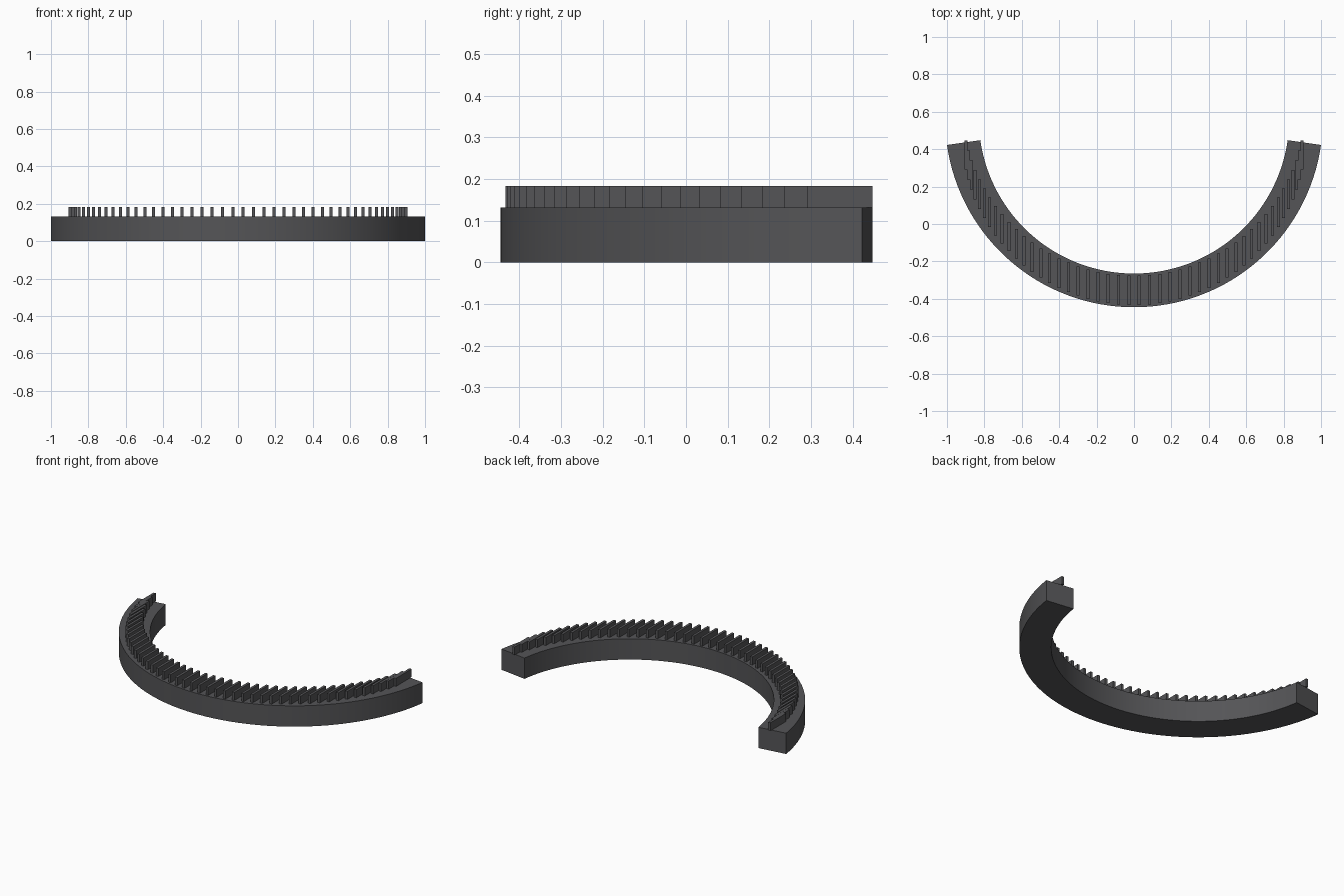
import bpy, bmesh, math
from mathutils import Matrix, Vector

cube = bpy.data.objects.get("Cube")
if cube:
    bpy.data.objects.remove(cube, do_unlink=True)

CENTRE_Y = 0.565
OUTER, INNER, MID = 1.01, 0.83, 0.92
HEIGHT, TOP = 0.132, 0.183
HALF_SPAN = math.radians(81.9)
SEGMENTS = 64
TEETH = 46
TOOTH_STEP = math.radians(3.453)
TOOTH_WIDTH, TOOTH_LENGTH = 0.016, 0.157

grey = bpy.data.materials.new("dark_grey")
grey.use_nodes = True
colour = (0.09, 0.09, 0.095, 1)
grey.diffuse_color = colour
grey.node_tree.nodes["Principled BSDF"].inputs["Base Color"].default_value = colour


def arc_point(radius, angle, z):
    """Point on the arc; angle zero is the front middle."""
    return Vector((radius * math.sin(angle), CENTRE_Y - radius * math.cos(angle), z))


def finish(bm, name):
    bmesh.ops.recalc_face_normals(bm, faces=bm.faces)
    mesh = bpy.data.meshes.new(name)
    bm.to_mesh(mesh)
    bm.free()
    mesh.materials.append(grey)
    obj = bpy.data.objects.new(name, mesh)
    bpy.context.collection.objects.link(obj)
    return obj


# Curved bar: a rectangular section swept along the arc, capped at both ends
bm = bmesh.new()
section = [(INNER, 0), (OUTER, 0), (OUTER, HEIGHT), (INNER, HEIGHT)]
rings = []
for i in range(SEGMENTS + 1):
    angle = HALF_SPAN * (2 * i / SEGMENTS - 1)
    rings.append([bm.verts.new(arc_point(r, angle, z)) for r, z in section])
for a, b in zip(rings, rings[1:]):
    for k in range(4):
        n = (k + 1) % 4
        bm.faces.new((a[k], a[n], b[n], b[k]))
bm.faces.new(rings[0])
bm.faces.new(rings[-1])
bar = finish(bm, "curved_bar")
bpy.ops.object.select_all(action='DESELECT')
bar.select_set(True)
bpy.context.view_layer.objects.active = bar
bpy.ops.object.shade_smooth_by_angle(angle=math.radians(30))

# Row of thin upright teeth, all parallel to the y axis
bm = bmesh.new()
size = Matrix.Diagonal((TOOTH_WIDTH, TOOTH_LENGTH, TOP - HEIGHT, 1))
for i in range(TEETH):
    angle = (i - (TEETH - 1) / 2) * TOOTH_STEP
    place = Matrix.Translation(arc_point(MID, angle, (TOP + HEIGHT) / 2))
    bmesh.ops.create_cube(bm, size=1, matrix=place @ size)
finish(bm, "teeth")
